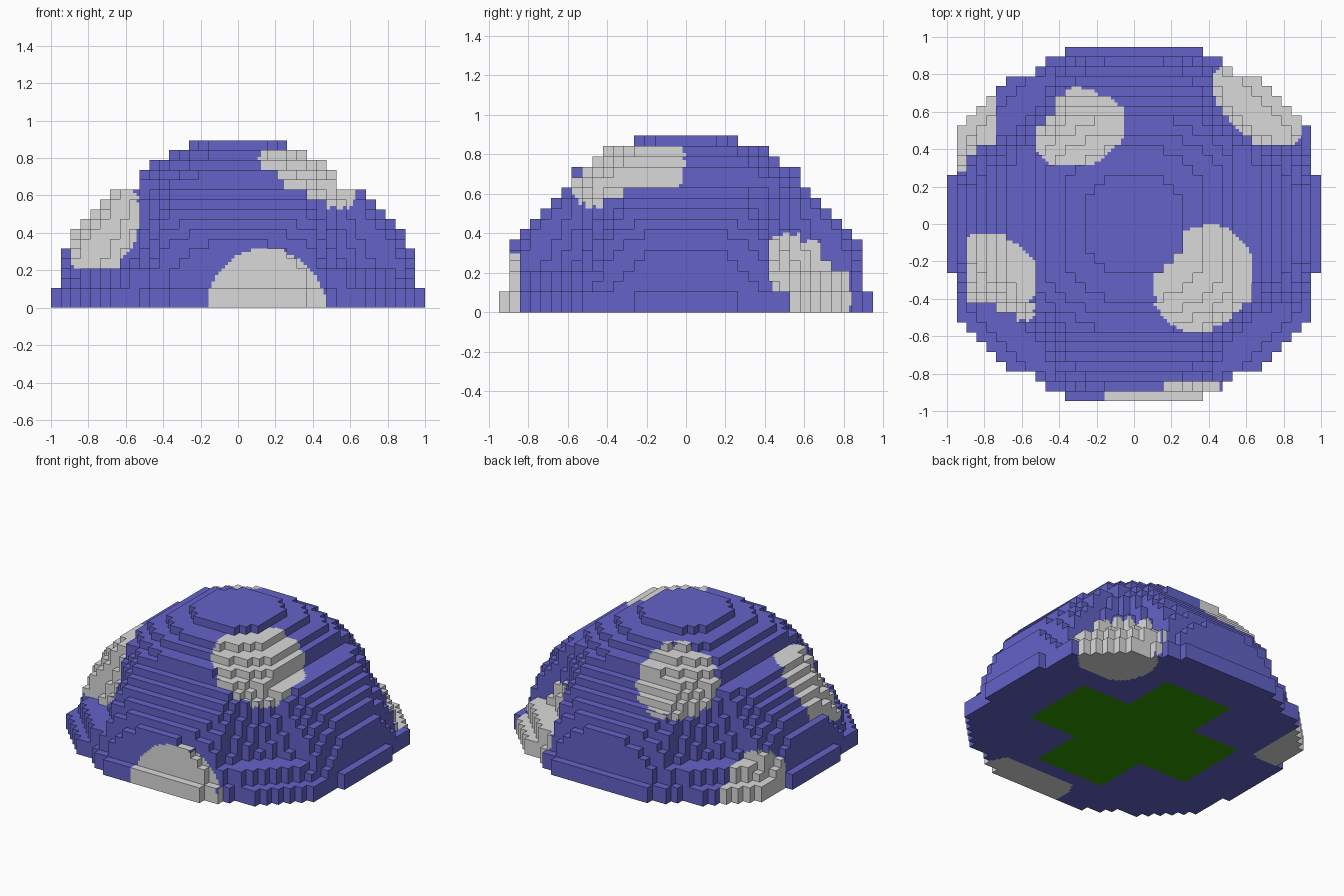
import bpy
import bmesh
from mathutils import Vector

cube = bpy.data.objects.get("Cube")
if cube:
    bpy.data.objects.remove(cube, do_unlink=True)

U = 2 / 38          # size of one block
FINE = 3            # cuts per block side along the border of a spot
RIM_LAYERS = 2      # height of the flat base rim in blocks
LEDGE_LAYERS = 4    # height of the second ledge in blocks
RADII = (19, 18, 17.3)

# Rim outline: half depth in blocks for each column, going outwards
RIM = [18] * 7 + [17] * 2 + [16] + [15] * 3 + [14, 13, 12, 11, 10, 5]
# Limits of half width and half depth for each layer above the rim
DOME_X = [18, 18, 18, 18, 17, 17, 16, 15, 14, 13, 10, 10, 9, 7, 5]
DOME_Y = [17, 17, 17, 17, 17, 16, 15, 14, 13, 12, 11, 11, 9, 8, 5]
# Spots: centre, radius, lowest corner and highest corner
SPOTS = [
    ((0.37, -0.29, 0.70), 0.30, (0.10, -0.58, 0.53), (0.63, 0.00, 0.85)),
    ((0.155, -0.91, 0.00), 0.32, (-0.16, -0.95, 0.00), (0.47, -0.74, 0.32)),
    ((-0.72, -0.29, 0.42), 0.28, (-0.90, -0.53, 0.21), (-0.53, -0.05, 0.63)),
    ((0.67, 0.64, 0.17), 0.29, (0.42, 0.42, 0.00), (0.90, 0.84, 0.43)),
    ((-0.30, 0.54, 0.69), 0.265, (-0.53, 0.32, 0.45), (-0.05, 0.74, 0.85)),
    ((-0.88, 0.49, 0.06), 0.25, (-0.95, 0.26, 0.00), (-0.74, 0.69, 0.32)),
]


def make_material(name, colour):
    mat = bpy.data.materials.new(name)
    mat.use_nodes = True
    mat.diffuse_color = (*colour, 1)
    bsdf = mat.node_tree.nodes["Principled BSDF"]
    bsdf.inputs["Base Color"].default_value = (*colour, 1)
    bsdf.inputs["Roughness"].default_value = 0.8
    return mat


MATERIALS = [
    make_material("violet_blue", (0.125, 0.123, 0.58)),
    make_material("light_grey", (0.70, 0.70, 0.70)),
    make_material("dark_green", (0.03, 0.31, 0.0)),
]


def is_filled(i, j, k):
    x, y, z = abs(i + 0.5), abs(j + 0.5), k + 0.5
    # Base rim
    if k < RIM_LAYERS:
        return x < 19 and y < RIM[int(x)]
    # Rounded dome with flattened sides
    level = k - RIM_LAYERS
    if x > DOME_X[level] or y > DOME_Y[level]:
        return False
    if sum((c / r) ** 2 for c, r in zip((x, y, z), RADII)) > 1:
        return False
    # Hollow above the ledge at each diagonal corner, wider towards the top
    hollow = 8.5 + 0.25 * level
    return (k < LEDGE_LAYERS or k > 11
            or (x - 17) ** 2 + (y - 17) ** 2 > hollow ** 2)


def in_spot(point, centre, radius, low, high):
    return ((point - Vector(centre)).length < radius
            and all(a < p < b for a, p, b in zip(low, point, high)))


def point_colour(point, normal):
    # Cross on the underside
    if normal.z < -0.5:
        x, y = abs(point.x) / U, abs(point.y) / U
        if min(x, y) < 5 and max(x, y) < 12:
            return 2
    # Round spots, judged just beneath the surface
    inner = point - normal * U * 0.4
    return int(any(in_spot(inner, *spot) for spot in SPOTS))


LAYERS = RIM_LAYERS + len(DOME_X)
CELLS = {(i, j, k) for i in range(-19, 19) for j in range(-18, 18)
         for k in range(LAYERS) if is_filled(i, j, k)}


def build_blocks(name, first, last):
    """Skin the exposed sides of the blocks in a range of layers."""
    bm = bmesh.new()
    verts = {}

    def add_quad(origin, axis, size, normal):
        quad = []
        for du, dv in ((0, 0), (size, 0), (size, size), (0, size)):
            p = list(origin)
            p[(axis + 1) % 3] += du
            p[(axis + 2) % 3] += dv
            p = tuple(p)
            if p not in verts:
                verts[p] = bm.verts.new(Vector(p) * U / FINE)
            quad.append(verts[p])
        if normal[axis] < 0:
            quad.reverse()
        face = bm.faces.new(quad)
        face.material_index = point_colour(face.calc_center_median(), normal)

    def is_mixed(origin, axis, normal):
        colours = set()
        for du in (0.5, FINE - 0.5):
            for dv in (0.5, FINE - 0.5):
                p = Vector(origin)
                p[(axis + 1) % 3] += du
                p[(axis + 2) % 3] += dv
                colours.add(point_colour(p * U / FINE, normal))
        return len(colours) > 1

    for cell in sorted(CELLS):
        if not first <= cell[2] < last:
            continue
        for axis in range(3):
            for side in (0, 1):
                normal = Vector((0, 0, 0))
                normal[axis] = 2 * side - 1
                if tuple(c + int(n) for c, n in zip(cell, normal)) in CELLS:
                    continue
                origin = [c * FINE for c in cell]
                origin[axis] += side * FINE
                if not is_mixed(origin, axis, normal):
                    add_quad(origin, axis, FINE, normal)
                    continue
                # Smaller faces where a spot's border crosses the block
                for u in range(FINE):
                    for v in range(FINE):
                        p = list(origin)
                        p[(axis + 1) % 3] += u
                        p[(axis + 2) % 3] += v
                        add_quad(p, axis, 1, normal)

    mesh = bpy.data.meshes.new(name)
    bm.to_mesh(mesh)
    bm.free()
    for mat in MATERIALS:
        mesh.materials.append(mat)
    obj = bpy.data.objects.new(name, mesh)
    bpy.context.collection.objects.link(obj)


build_blocks("base_rim", 0, RIM_LAYERS)
build_blocks("dome", RIM_LAYERS, LAYERS)
